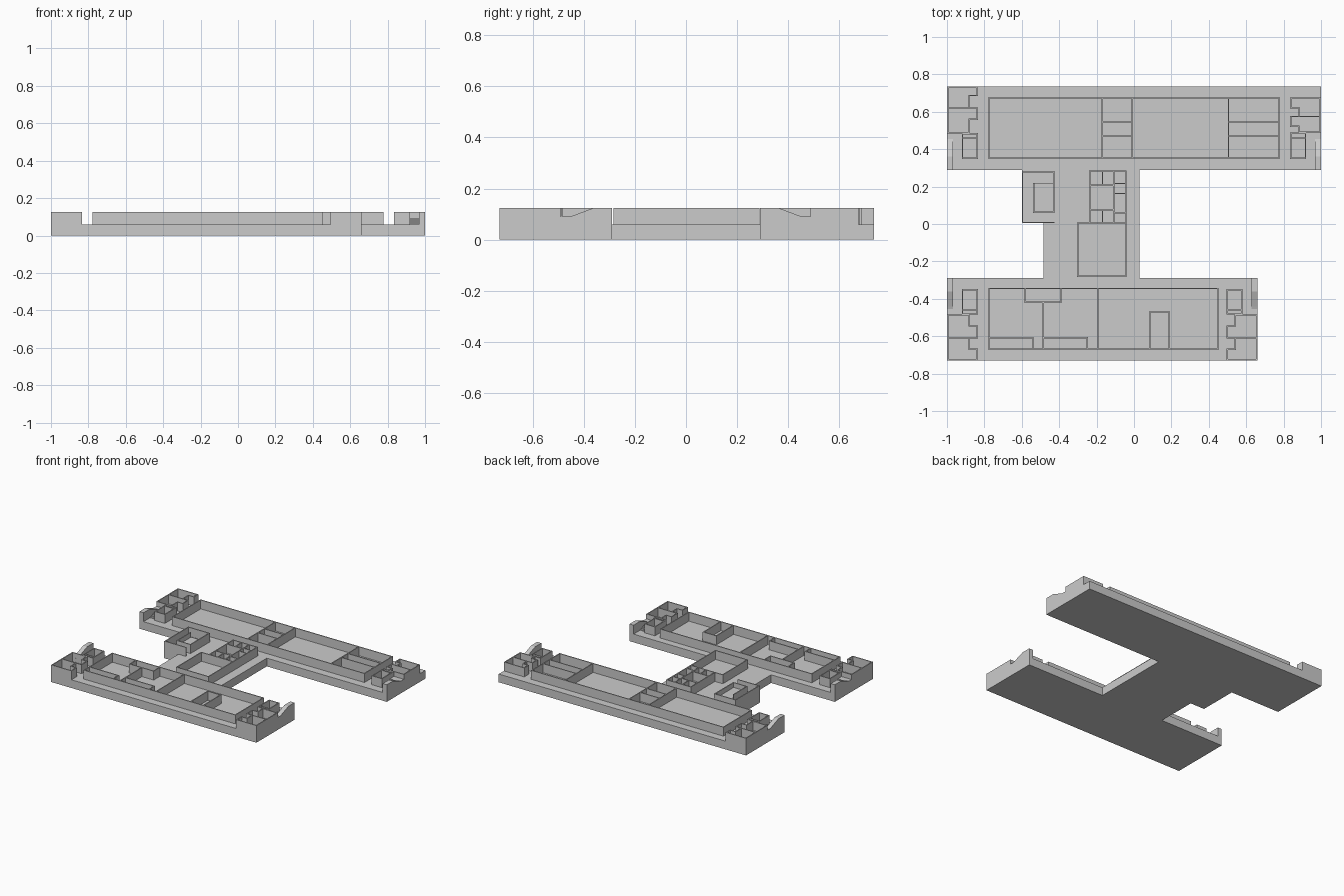
import bpy, bmesh

if "Cube" in bpy.data.objects:
    bpy.data.objects.remove(bpy.data.objects["Cube"])

FLOOR, TOP, T = 0.06, 0.125, 0.007   # slab top, wall top, wall thickness


def finish(name, bm):
    bmesh.ops.recalc_face_normals(bm, faces=bm.faces)
    me = bpy.data.meshes.new(name)
    bm.to_mesh(me)
    bm.free()
    ob = bpy.data.objects.new(name, me)
    bpy.context.collection.objects.link(ob)
    return ob


def prism(bm, pts, vec):
    f = bm.faces.new([bm.verts.new(p) for p in pts])
    r = bmesh.ops.extrude_face_region(bm, geom=[f], use_keep_orig=True)
    vs = [v for v in r['geom'] if isinstance(v, bmesh.types.BMVert)]
    bmesh.ops.translate(bm, verts=vs, vec=vec)


def box(bm, x0, x1, y0, y1, z0=FLOOR, z1=TOP):
    x0, x1 = sorted((x0, x1))
    y0, y1 = sorted((y0, y1))
    prism(bm, [(x0, y0, z0), (x1, y0, z0), (x1, y1, z0), (x0, y1, z0)], (0, 0, z1 - z0))


def wall(bm, x0, y0, x1, y1):
    """Thin axis-aligned wall centred on a line."""
    h = T / 2
    x0, x1 = sorted((x0, x1))
    y0, y1 = sorted((y0, y1))
    box(bm, x0 - h, x1 + h, y0 - h, y1 + h)


def path(bm, pts):
    for a, b in zip(pts, pts[1:]):
        wall(bm, *a, *b)


def room(bm, x0, x1, y0, y1):
    path(bm, [(x0, y0), (x1, y0), (x1, y1), (x0, y1), (x0, y0)])


# Floor slab: two long wings, a linking hall and a side tab
outline = [(-1, -.73), (.66, -.73), (.66, -.29), (.03, -.29), (.03, .29), (1, .29),
           (1, .735), (-1, .735), (-1, .29), (-.6, .29), (-.6, .005), (-.485, .005),
           (-.485, -.29), (-1, -.29)]
bm = bmesh.new()
prism(bm, [(x, y, 0) for x, y in outline], (0, 0, FLOOR))
finish("floor_slab", bm)

# Back wing rooms
bm = bmesh.new()
room(bm, -.775, .775, .352, .675)
for x in (-.17, -.01, .505):
    wall(bm, x, .352, x, .675)
for x0, x1 in ((-.17, -.01), (.505, .775)):
    for y in (.47, .545):
        wall(bm, x0, y, x1, y)
finish("back_wing_walls", bm)

# Front wing rooms
bm = bmesh.new()
room(bm, -.775, .447, -.67, -.345)
wall(bm, -.193, -.67, -.193, -.345)
path(bm, [(-.582, -.345), (-.582, -.418), (-.39, -.418), (-.39, -.345)])
wall(bm, -.485, -.67, -.485, -.418)
path(bm, [(-.775, -.608), (-.54, -.608), (-.54, -.67)])
path(bm, [(-.485, -.608), (-.25, -.608), (-.25, -.67)])
path(bm, [(.085, -.67), (.085, -.47), (.188, -.47), (.188, -.67)])
finish("front_wing_walls", bm)

# Linking hall rooms
bm = bmesh.new()
room(bm, -.3, -.043, -.28, .005)
room(bm, -.237, -.043, .005, .283)
wall(bm, -.108, .005, -.108, .283)
for x0, x1, y in ((-.237, -.108, .207), (-.237, -.108, .077),
                  (-.108, -.043, .217), (-.108, -.043, .163), (-.108, -.043, .06)):
    wall(bm, x0, y, x1, y)
wall(bm, -.168, .207, -.168, .283)
wall(bm, -.168, .005, -.168, .077)
finish("hall_walls", bm)

# Side stair tab: outer parapets around a raised landing
bm = bmesh.new()
box(bm, -.6, -.6 + T, .005, .283)
box(bm, -.6, -.425, .005, .005 + T)
box(bm, -.6, -.425, .276, .283)
box(bm, -.425 - T, -.425, .06, .283)
box(bm, -.54, -.54 + T, .06, .22)
box(bm, -.54, -.425, .06, .06 + T)
box(bm, -.54, -.425, .06, .22, FLOOR, .09)
finish("side_stair", bm)


def end_block(name, xe, sx, sy, v):
    """Stepped rooms plus stairs at a wing end; xe = outer x, sx = inward sign,
    v = |y| of the five steps from the outer side inward."""
    bm = bmesh.new()
    X = lambda u: xe + sx * u
    h = T / 2
    a, b = X(.165 - h), X(.118)
    # stepped inner facade
    pts = [(X(h), v[0] - h), (a, v[0] - h), (a, v[1]), (b, v[1]), (b, v[2]), (a, v[2]),
           (a, v[3]), (b, v[3]), (b, v[4]), (X(h), v[4])]
    path(bm, [(x, sy * y) for x, y in pts])
    wall(bm, X(h), sy * v[2], b, sy * v[2])
    box(bm, xe, X(T), sy * .49, sy * v[0])
    # shaft beside the stairs
    room(bm, X(.08 + h), a, sy * .352, sy * (v[4] - .005))
    wall(bm, X(.08 + h), sy * .46, a, sy * .46)
    # sloped parapet
    prof = [(.29, FLOOR), (.29, TOP), (.36, TOP), (.44, .095), (.455, .09), (.49, .09), (.49, FLOOR)]
    prism(bm, [(xe, sy * y, z) for y, z in prof], (sx * .033, 0, 0))
    # landing and treads
    box(bm, X(.033), X(.08), sy * .44, sy * .49, FLOOR, .09)
    for i in range(5):
        box(bm, X(.033), X(.08), sy * (.365 + .015 * i), sy * (.38 + .015 * i), FLOOR, .065 + .005 * i)
    finish(name, bm)


steps = (.735, .687, .62, .56, .488)
low = (.73, .67, .61, .545, .486)
end_block("back_left_stair_core", -1, 1, 1, steps)
end_block("front_left_stair_core", -1, 1, -1, low)
end_block("front_right_stair_core", .66, -1, -1, low)
end_block("back_right_stair_core", 1, -1, 1, (.675, .622, .575, .522, .49))
